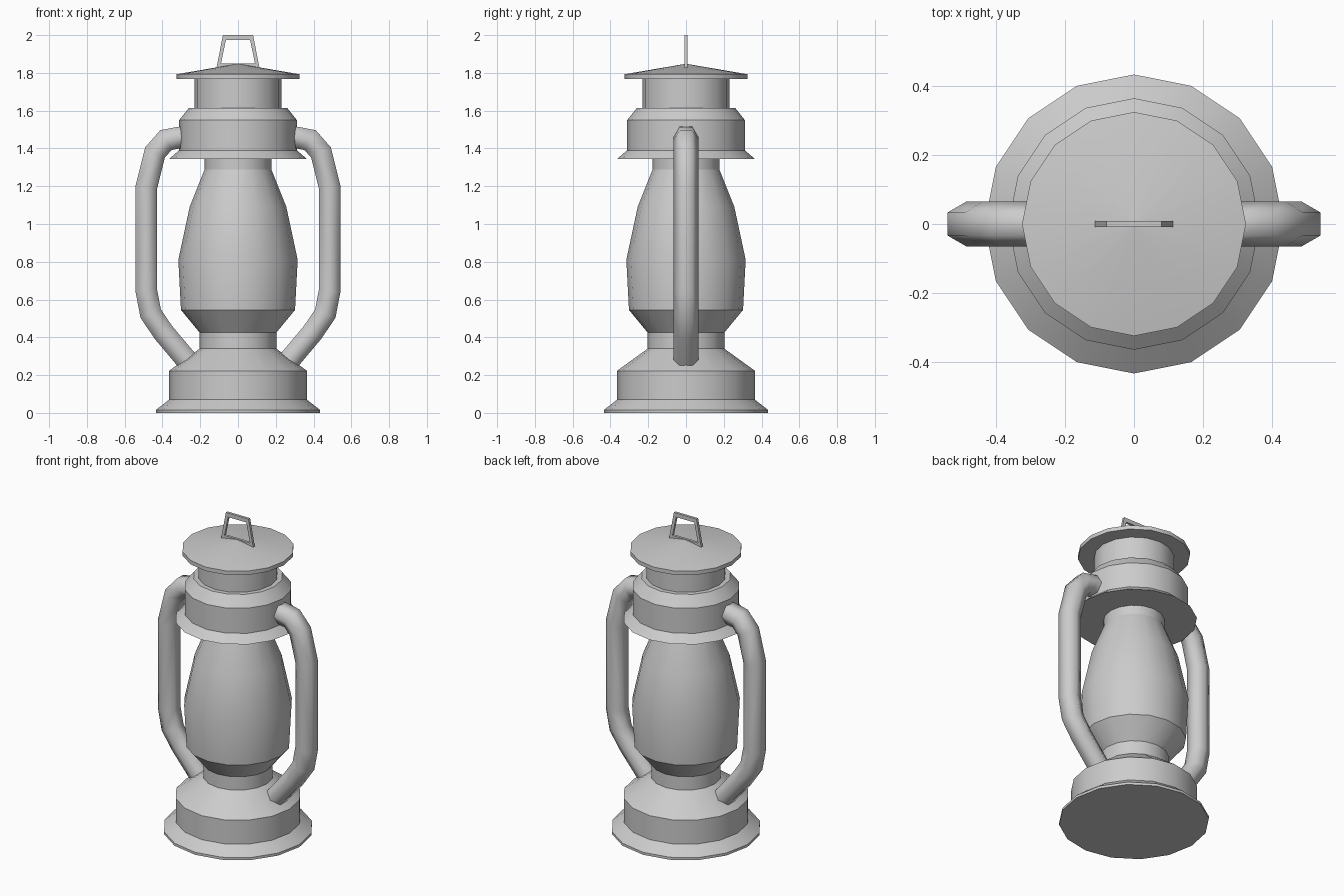
import bpy, bmesh, math
from mathutils import Vector

if "Cube" in bpy.data.objects:
    bpy.data.objects.remove(bpy.data.objects["Cube"])

SIDES = 16


def finish(name, bm, angle):
    bmesh.ops.recalc_face_normals(bm, faces=bm.faces)
    me = bpy.data.meshes.new(name)
    bm.to_mesh(me)
    bm.free()
    ob = bpy.data.objects.new(name, me)
    bpy.context.collection.objects.link(ob)
    bpy.ops.object.select_all(action='DESELECT')
    ob.select_set(True)
    bpy.context.view_layer.objects.active = ob
    bpy.ops.object.shade_smooth_by_angle(angle=math.radians(angle))
    return ob


def skin(bm, rings):
    """Bridge consecutive rings of vertices and cap both ends."""
    n = len(rings[0])
    for a, b in zip(rings, rings[1:]):
        for i in range(n):
            j = (i + 1) % n
            bm.faces.new((a[i], a[j], b[j], b[i]))
    bm.faces.new(rings[0])
    bm.faces.new(rings[-1])


def lathe(name, profile, angle=30):
    bm = bmesh.new()
    rings = []
    for r, z in profile:
        rings.append([bm.verts.new((r * math.cos(math.tau * i / SIDES),
                                    r * math.sin(math.tau * i / SIDES), z))
                      for i in range(SIDES)])
    skin(bm, rings)
    return finish(name, bm, angle)


def tube(name, path, radius, sides=6):
    """Mitred tube along a path in the XZ plane."""
    bm = bmesh.new()
    pts = [Vector((x, 0, z)) for x, z in path]
    rings = []
    for k, p in enumerate(pts):
        d0 = (p - pts[k - 1]).normalized() if k else None
        d1 = (pts[k + 1] - p).normalized() if k < len(pts) - 1 else None
        d0, d1 = d0 or d1, d1 or d0
        t = (d0 + d1).normalized()
        side = Vector((t.z, 0, -t.x)) / t.dot(d0)
        ring = []
        for i in range(sides):
            a = math.tau * i / sides
            ring.append(bm.verts.new(p + radius * (math.sin(a) * side
                                                   + Vector((0, math.cos(a), 0)))))
        rings.append(ring)
    skin(bm, rings)
    return finish(name, bm, 65)


# Fuel tank base with flared foot
lathe("tank_base", [(.434, 0), (.434, .016), (.365, .07), (.365, .223), (.203, .34)])

# Burner collar under the globe
lathe("burner_collar", [(.203, .335), (.203, .425)])

# Glass globe
lathe("globe", [(.203, .425), (.302, .545), (.316, .81), (.256, 1.09), (.177, 1.288)])

# Neck above the globe
lathe("globe_neck", [(.177, 1.285), (.177, 1.35)])

# Upper hood with flared skirt
lathe("hood", [(.365, 1.344), (.312, 1.39), (.312, 1.55), (.26, 1.615), (.231, 1.615)])

# Chimney
lathe("chimney", [(.231, 1.61), (.231, 1.77)])

# Conical lid
lathe("lid", [(.325, 1.768), (.325, 1.793), (.002, 1.848)])

# Side tubes, mirrored
side_tube = tube("side_tube", [(.29, 1.459), (.315, 1.457), (.382, 1.444), (.439, 1.379),
                               (.485, 1.195), (.485, .645), (.462, .525), (.394, .425),
                               (.272, .28)], .066)
side_tube.modifiers.new("Mirror", 'MIRROR')

# Trapezoid carrying loop on the lid
outer = [(-.115, 1.82), (.115, 1.82), (.08, 2.0), (-.08, 2.0)]
inner = [(-.09, 1.85), (.09, 1.85), (.064, 1.974), (-.064, 1.974)]
bm = bmesh.new()
loops = [[bm.verts.new((x, y, z)) for x, z in shape]
         for shape, y in ((outer, -.008), (outer, .008), (inner, .008), (inner, -.008))]
for k in range(4):
    a, b = loops[k], loops[(k + 1) % 4]
    for i in range(4):
        j = (i + 1) % 4
        bm.faces.new((a[i], a[j], b[j], b[i]))
finish("carry_loop", bm, 30)
